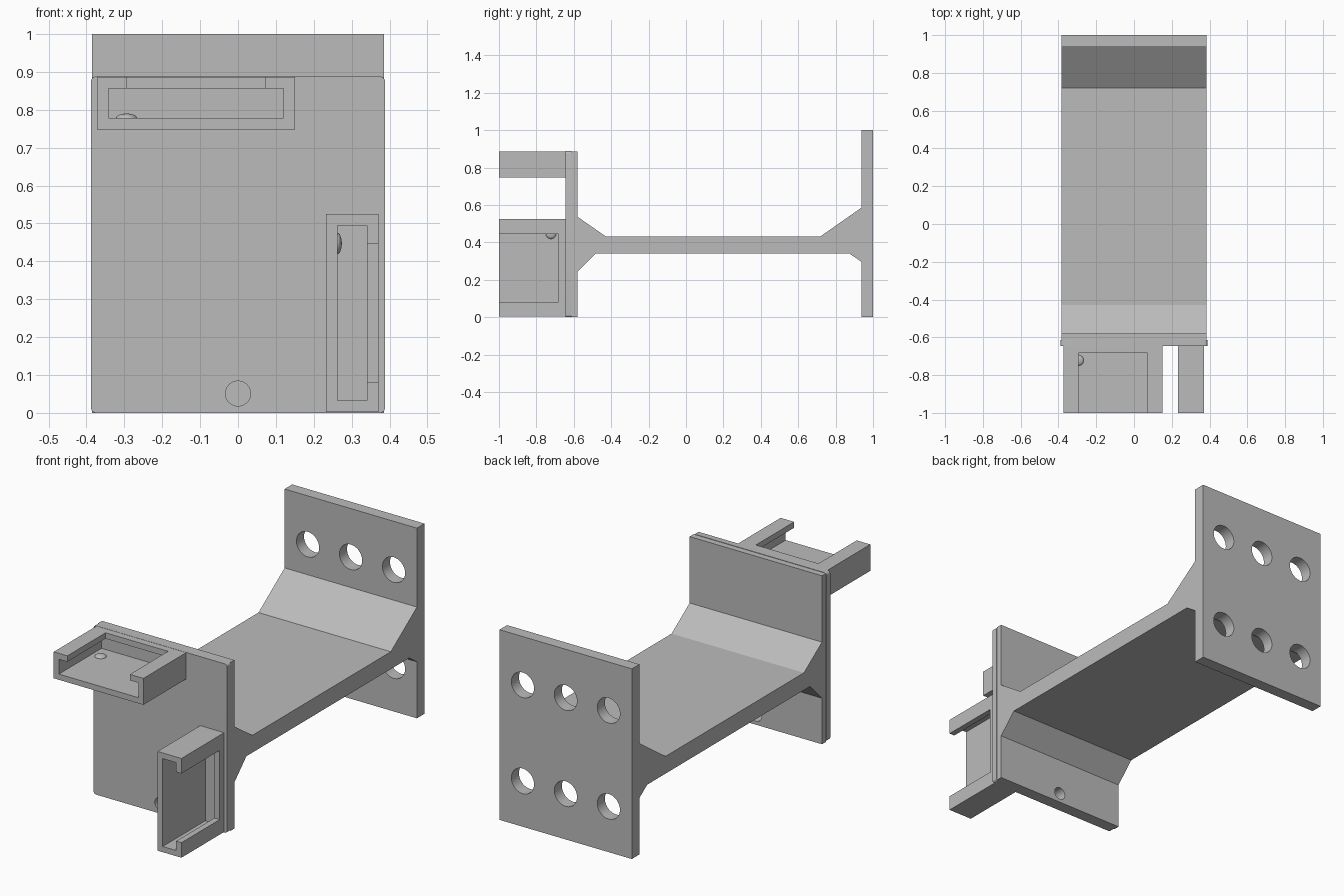
import bpy, bmesh, math
from mathutils import Matrix, Vector

if "Cube" in bpy.data.objects:
    bpy.data.objects.remove(bpy.data.objects["Cube"])

grey = bpy.data.materials.new("light grey")
grey.diffuse_color = (0.5, 0.5, 0.5, 1)
grey.use_nodes = True
grey.node_tree.nodes["Principled BSDF"].inputs["Base Color"].default_value = grey.diffuse_color


def make_object(name, bm, hidden=False):
    bmesh.ops.recalc_face_normals(bm, faces=bm.faces)
    mesh = bpy.data.meshes.new(name)
    bm.to_mesh(mesh)
    bm.free()
    mesh.materials.append(grey)
    ob = bpy.data.objects.new(name, mesh)
    bpy.context.collection.objects.link(ob)
    ob.hide_render = hidden
    return ob


def add_box(bm, lo, hi):
    size = Vector(hi) - Vector(lo)
    mid = (Vector(hi) + Vector(lo)) / 2
    m = Matrix.Translation(mid) @ Matrix.Diagonal((*size, 1))
    return bmesh.ops.create_cube(bm, size=1, matrix=m)["verts"]


def add_drill(bm, x, z, r, y0, y1):
    m = Matrix.Translation((x, (y0 + y1) / 2, z)) @ Matrix.Rotation(math.pi / 2, 4, 'X')
    bmesh.ops.create_cone(bm, cap_ends=True, segments=48, radius1=r, radius2=r,
                          depth=y1 - y0, matrix=m)


def cut(ob, cutter):
    mod = ob.modifiers.new("cut", 'BOOLEAN')
    mod.operation = 'DIFFERENCE'
    mod.solver = 'EXACT'
    mod.object = cutter
    bpy.context.view_layer.objects.active = ob
    bpy.ops.object.modifier_apply(modifier=mod.name)
    bpy.data.objects.remove(cutter)


def smooth(ob):
    bpy.ops.object.select_all(action='DESELECT')
    ob.select_set(True)
    bpy.context.view_layer.objects.active = ob
    bpy.ops.object.shade_smooth_by_angle(angle=math.radians(30))


# Beam with both end plates and gussets: one side profile (y, z) extruded in x
profile = [(1, 0), (1, 1), (0.937, 1), (0.937, 0.585), (0.72, 0.433), (-0.43, 0.433),
           (-0.58, 0.537), (-0.58, 0.886), (-0.613, 0.886), (-0.613, 0), (-0.58, 0),
           (-0.58, 0.242), (-0.48, 0.342), (0.872, 0.342), (0.937, 0.297), (0.937, 0)]
bm = bmesh.new()
face = bm.faces.new([bm.verts.new((-0.385, y, z)) for y, z in profile])
out = bmesh.ops.extrude_face_region(bm, geom=[face])["geom"]
bmesh.ops.translate(bm, vec=(0.77, 0, 0),
                    verts=[v for v in out if isinstance(v, bmesh.types.BMVert)])
beam = make_object("beam_with_end_plates", bm)

# Front facing plate with rounded corners
bm = bmesh.new()
add_box(bm, (-0.388, -0.645, 0), (0.388, -0.613, 0.888))
edges = [e for e in bm.edges
         if abs(e.verts[0].co.y - e.verts[1].co.y) > 0.01]
bmesh.ops.bevel(bm, geom=edges, offset=0.014, segments=6, profile=0.5, affect='EDGES')
front = make_object("front_plate", bm)

# Bolt holes in the back plate and the small hole in the front plate
bm = bmesh.new()
for x in (-0.25, 0, 0.25):
    for z in (0.24, 0.745):
        add_drill(bm, x, z, 0.066, 0.85, 1.1)
add_drill(bm, 0, 0.051, 0.033, -0.7, -0.5)
cut(beam, make_object("beam_drills", bm, True))
bm = bmesh.new()
add_drill(bm, 0, 0.051, 0.033, -0.7, -0.5)
cut(front, make_object("plate_drill", bm, True))
smooth(beam)
smooth(front)


# Slotted holder: a tray with a lipped window and a locating bump on its floor
def holder(name, matrix):
    bm = bmesh.new()
    add_box(bm, (-0.261, -1, 0), (0.261, -0.645, 0.139))
    tray = make_object(name, bm)
    for lo, hi in (((-0.231, -1.1, 0.03), (0.231, -0.6451, 0.108)),
                   ((-0.182, -1.1, 0.07), (0.182, -0.682, 0.2))):
        bm = bmesh.new()
        add_box(bm, lo, hi)
        cut(tray, make_object("pocket", bm, True))
    tray.matrix_world = matrix
    bm = bmesh.new()
    m = Matrix.Translation((-0.183, -0.722, 0.03)) @ Matrix.Diagonal((0.028, 0.028, 0.012, 1))
    bmesh.ops.create_uvsphere(bm, u_segments=24, v_segments=12, radius=1, matrix=m)
    bump = make_object(name + "_bump", bm)
    bump.matrix_world = matrix
    smooth(bump)


holder("top_holder", Matrix.Translation((-0.111, 0, 0.748)))
holder("side_holder", Matrix.Translation((0.232, 0, 0.264)) @ Matrix.Rotation(math.pi / 2, 4, 'Y'))
